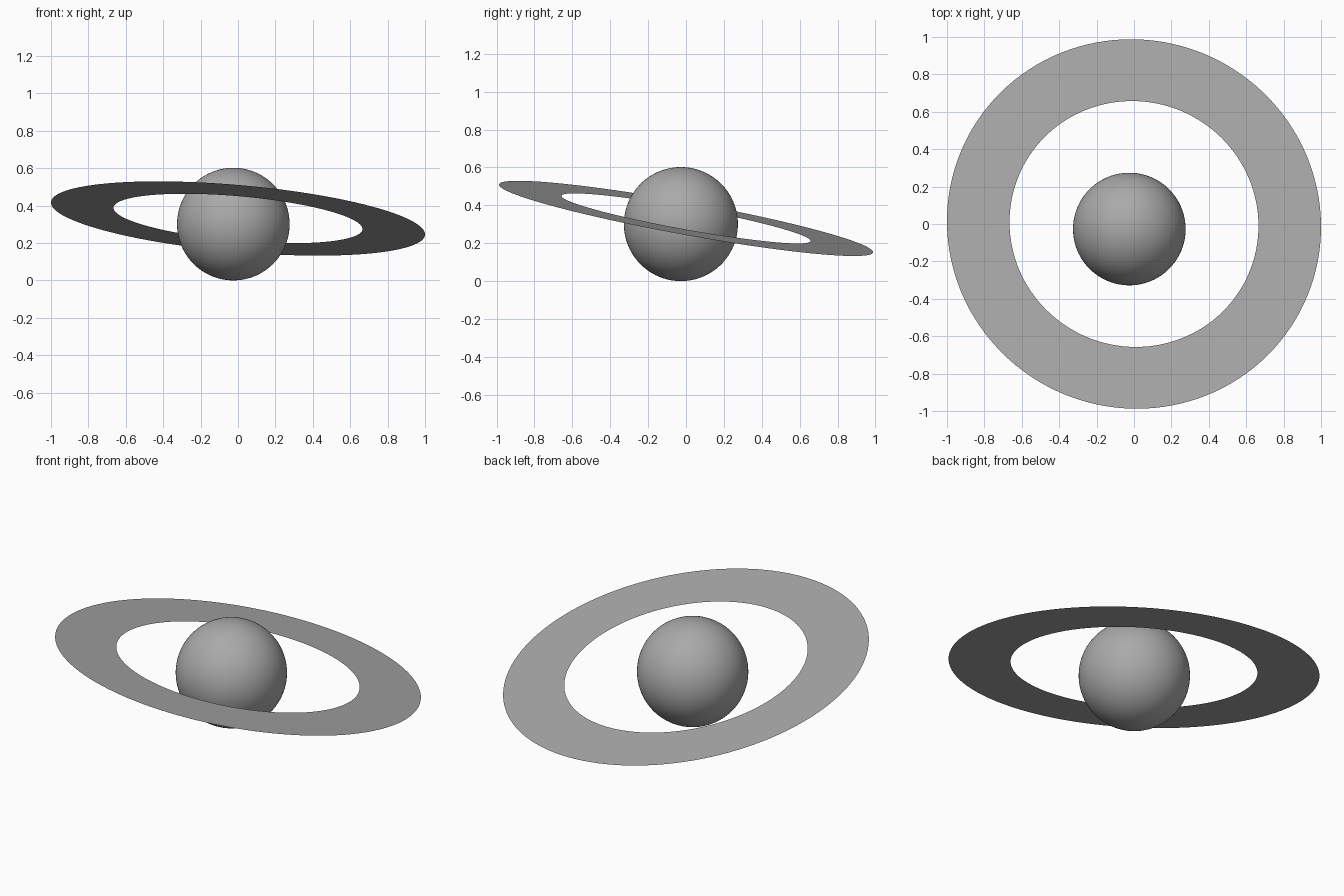
import bpy, bmesh, math
from mathutils import Vector

if "Cube" in bpy.data.objects:
    bpy.data.objects.remove(bpy.data.objects["Cube"])

# Mid grey shared by both parts
grey = bpy.data.materials.new("mid_grey")
grey.diffuse_color = (0.4, 0.4, 0.4, 1)
grey.use_nodes = True
grey.node_tree.nodes["Principled BSDF"].inputs["Base Color"].default_value = grey.diffuse_color


def new_object(name, bm):
    mesh = bpy.data.meshes.new(name)
    bm.to_mesh(mesh)
    bm.free()
    mesh.materials.append(grey)
    obj = bpy.data.objects.new(name, mesh)
    bpy.context.collection.objects.link(obj)
    for p in mesh.polygons:
        p.use_smooth = True
    return obj


# Planet: smooth ball resting on the ground plane
bm = bmesh.new()
bmesh.ops.create_uvsphere(bm, u_segments=96, v_segments=48, radius=0.301)
planet = new_object("planet", bm)
planet.location = (-0.025, -0.027, 0.301)

# Ring: flat, paper-thin annulus around the planet
SEGMENTS, INNER, OUTER = 128, 0.668, 1.0037
bm = bmesh.new()
loops = []
for radius in (INNER, OUTER):
    loops.append([bm.verts.new((radius * math.cos(2 * math.pi * i / SEGMENTS),
                                radius * math.sin(2 * math.pi * i / SEGMENTS), 0))
                  for i in range(SEGMENTS)])
inner, outer = loops
for i in range(SEGMENTS):
    j = (i + 1) % SEGMENTS
    bm.faces.new((inner[i], outer[i], outer[j], inner[j]))
ring = new_object("ring", bm)
ring.location = (0, 0, 0.331)

# Tilt the ring so it drops to the right and to the back
tilt = Vector((0.0862, 0.178, 0.9802))
ring.rotation_mode = 'QUATERNION'
ring.rotation_quaternion = Vector((0, 0, 1)).rotation_difference(tilt)
